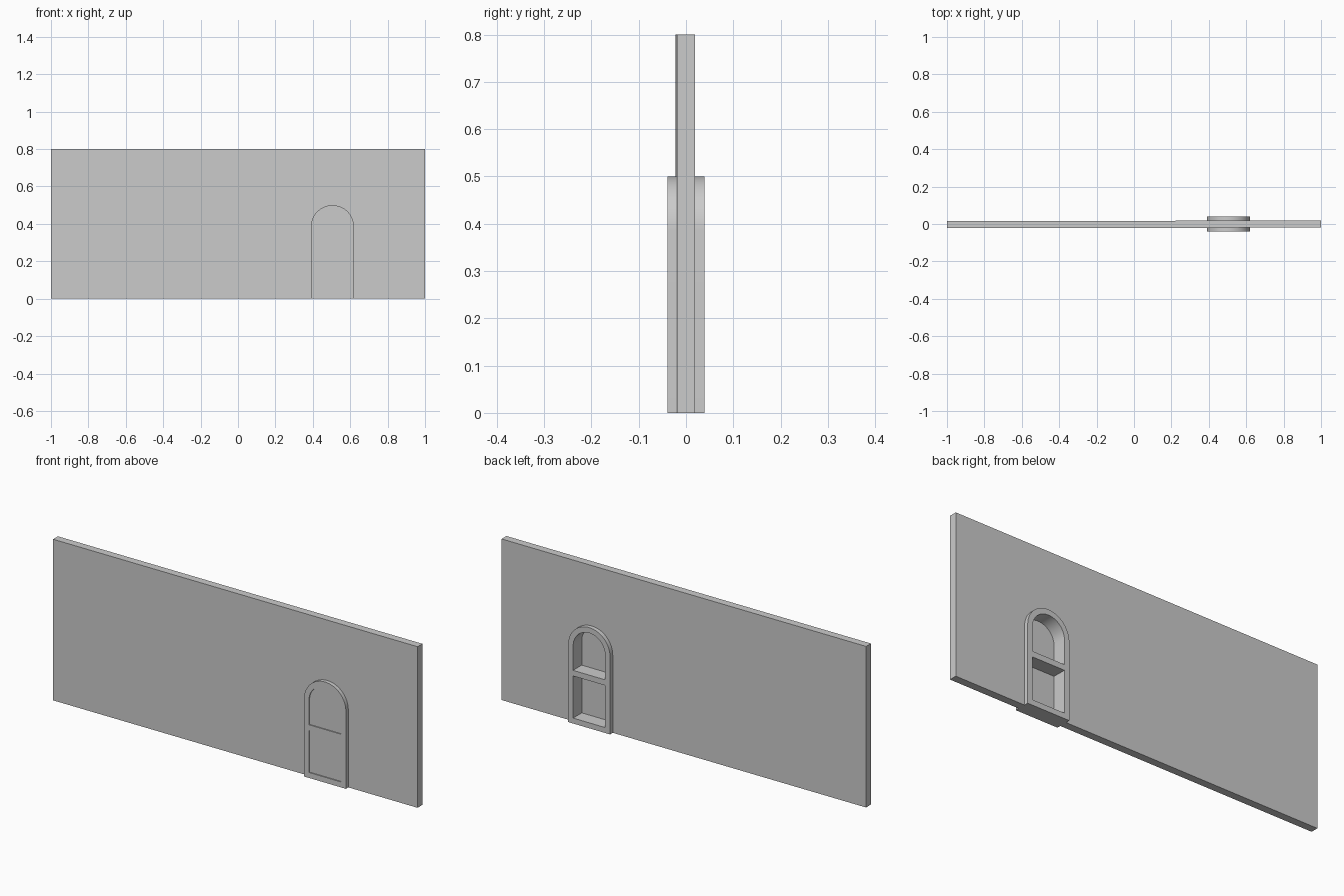
import bpy
from math import pi, sin, cos

if "Cube" in bpy.data.objects:
    bpy.data.objects.remove(bpy.data.objects["Cube"])

DOOR_X, HALF_W, SPRING = 0.505, 0.115, 0.385   # door centre, half width, arch spring height
BORDER = 0.027                                 # frame bar width
RAIL_LOW, RAIL_HIGH = 0.236, 0.264             # middle rail
STEPS = 32


def arch(r, z0):
    """Arched outline (x, z) of half width r, from z0 up to a round top."""
    top = [(DOOR_X + r * cos(pi * i / STEPS), SPRING + r * sin(pi * i / STEPS))
           for i in range(STEPS + 1)]
    return [(DOOR_X + r, z0)] + top + [(DOOR_X - r, z0)]


def slab(name, loops, y0, y1, turn=0.0):
    """Upright plate from closed x-z loops (inner loops are holes)."""
    cu = bpy.data.curves.new(name, 'CURVE')
    cu.dimensions = '2D'
    cu.fill_mode = 'BOTH'
    cu.extrude = (y1 - y0) / 2
    for pts in loops:
        sp = cu.splines.new('POLY')
        sp.points.add(len(pts) - 1)
        for p, (x, z) in zip(sp.points, pts):
            p.co = (x, z, 0, 1)
        sp.use_cyclic_u = True
    ob = bpy.data.objects.new(name, cu)
    bpy.context.collection.objects.link(ob)
    ob.rotation_euler = (pi / 2, 0, turn)
    ob.location.y = (y0 + y1) / 2
    bpy.ops.object.select_all(action='DESELECT')
    ob.select_set(True)
    bpy.context.view_layer.objects.active = ob
    bpy.ops.object.convert(target='MESH')
    bpy.ops.object.shade_smooth_by_angle(angle=pi / 6)
    return bpy.context.object


# Outlines
r_in = HALF_W - BORDER
upper = arch(r_in, RAIL_HIGH)
lower = [(DOOR_X - r_in, BORDER), (DOOR_X + r_in, BORDER),
         (DOOR_X + r_in, RAIL_LOW), (DOOR_X - r_in, RAIL_LOW)]

# Wall with an arched doorway, very slightly turned
doorway = arch(HALF_W - 0.002, 0)
wall = [(1, 0), (1, 0.8), (-1, 0.8), (-1, 0)] + doorway[::-1]
slab("wall", [wall], -0.021, 0.017, turn=0.0017)

# Door frame with two openings
slab("door_frame", [arch(HALF_W, 0), upper, lower], -0.039, 0.039)

# Thin panels set close to the front face
slab("upper_panel", [upper], -0.034, -0.029)
slab("lower_panel", [lower], -0.034, -0.029)
